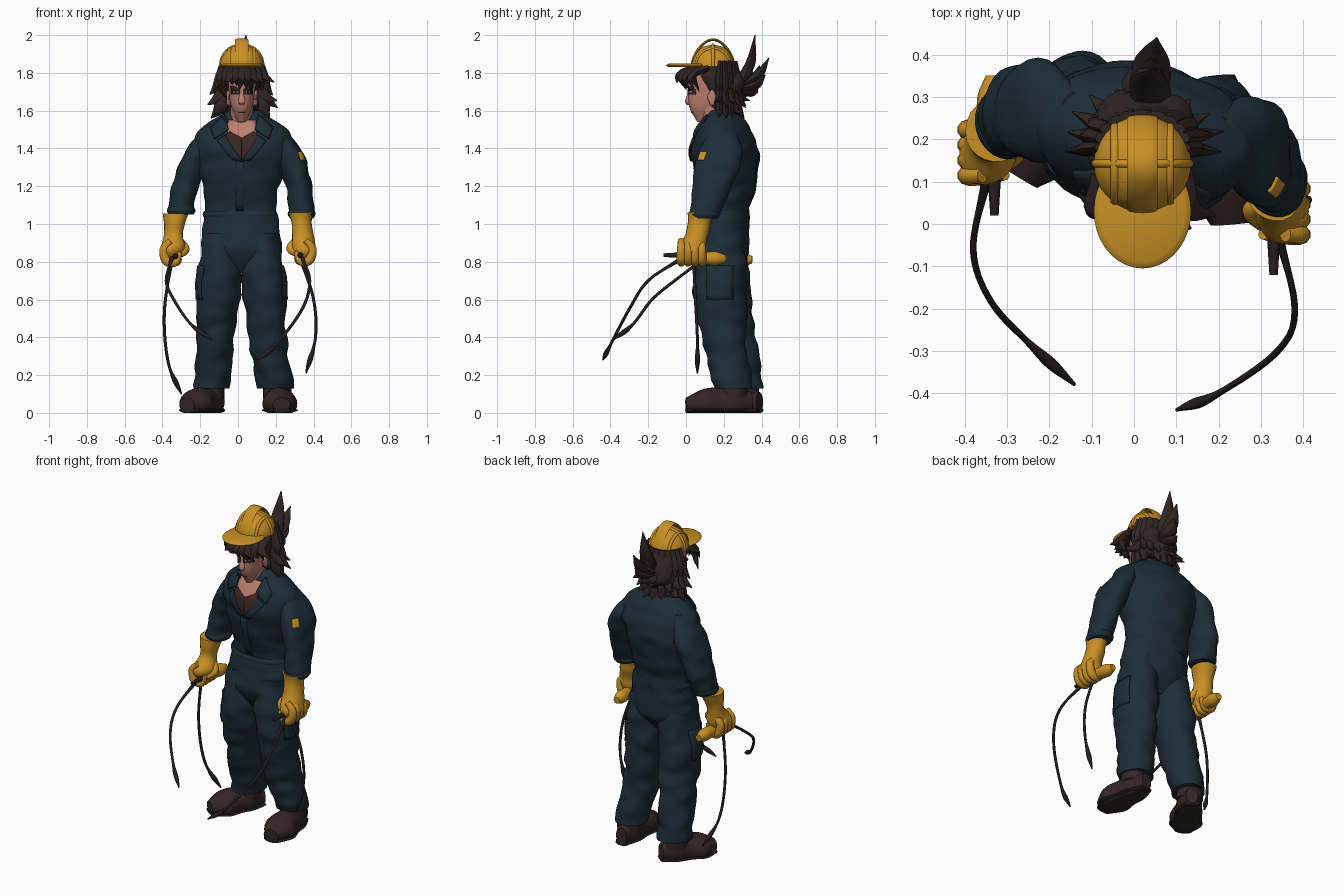
import bpy, bmesh, math, random
from mathutils import Vector, noise
from mathutils.bvhtree import BVHTree

random.seed(4)
cube = bpy.data.objects.get("Cube")
if cube:
    bpy.data.objects.remove(cube)
made = []
SIDES = (("left", 1), ("right", -1))
MIDDLE = .02  # x of the head and neck


def material(name, *rgb):
    mat = bpy.data.materials.new(name)
    mat.use_nodes = True
    mat.diffuse_color = (*rgb, 1)
    mat.node_tree.nodes["Principled BSDF"].inputs["Base Color"].default_value = (*rgb, 1)
    return mat


navy = material("navy cloth", .012, .026, .037)
yellow = material("safety yellow", .58, .28, .018)
skin = material("skin", .5, .21, .16)
hair = material("dark brown hair", .03, .018, .018)
leather = material("boot leather", .034, .018, .018)
shirt_brown = material("shirt brown", .045, .02, .017)
cable = material("cable black", .018, .013, .014)
white = material("eye white", .5, .45, .42)


def finish(name, bm, mat):
    bmesh.ops.recalc_face_normals(bm, faces=bm.faces)
    mesh = bpy.data.meshes.new(name)
    bm.to_mesh(mesh)
    bm.free()
    mesh.materials.append(mat)
    obj = bpy.data.objects.new(name, mesh)
    bpy.context.collection.objects.link(obj)
    made.append(obj)
    return obj


def spline(keys, t):
    """Smooth curve through evenly timed keys, which are numbers or vectors."""
    if isinstance(keys, float):
        return keys
    last = len(keys) - 1
    i = min(int(t * last), last - 1)
    u = t * last - i
    b, c = keys[i], keys[i + 1]
    a = keys[i - 1] if i else b * 2 - c
    d = keys[i + 2] if i + 2 <= last else c * 2 - b
    return b + (c - a) * (u / 2) + (a * 2 - b * 5 + c * 4 - d) * (u * u / 2) + (b * 3 - a - c * 3 + d) * (u ** 3 / 2)


def sweep(name, mat, points, width, depth=None, rings=20, sides=16, level=False, yaw=0, fold=0):
    """Elliptical rings along a path, either level or square to the path."""
    points = [Vector(p) for p in points]
    times = [i / rings for i in range(rings + 1)]
    path = [spline(points, t) for t in times]
    bm, loops, normal = bmesh.new(), [], None
    for i, centre in enumerate(path):
        if level:
            side = Vector((math.cos(yaw), math.sin(yaw), 0))
            normal = Vector((-side.y, side.x, 0))
        else:
            along = (path[min(i + 1, rings)] - path[max(i - 1, 0)]).normalized()
            if normal is None:
                normal = Vector((0, 0, 1)) if abs(along.z) < .9 else Vector((0, 1, 0))
            side = along.cross(normal).normalized()
            normal = side.cross(along).normalized()
        across = max(spline(width, times[i]), .001)
        thick = max(spline(depth or width, times[i]), .001)
        loop = []
        for k in range(sides):
            angle = math.tau * k / sides
            offset = side * across * math.cos(angle) + normal * thick * math.sin(angle)
            spot = centre + offset
            if fold:
                # Cloth creases and hair clumps, mostly horizontal
                spot += offset.normalized() * fold * noise.noise((spot.x * 9, spot.y * 9, spot.z * 14))
            spot.z = max(spot.z, 0)
            loop.append(bm.verts.new(spot))
        loops.append(loop)
    for lower, upper in zip(loops, loops[1:]):
        for k in range(sides):
            j = (k + 1) % sides
            bm.faces.new((lower[k], lower[j], upper[j], upper[k]))
    bm.faces.new(loops[0])
    bm.faces.new(loops[-1])
    return finish(name, bm, mat)


def plate(name, mat, target, corners, aim=(0, 1, 0), lift=.004):
    """Polygon draped on a target surface along the aim direction."""
    bm, aim, source = bmesh.new(), Vector(aim).normalized(), bmesh.new()
    source.from_mesh(target.data)
    tree = BVHTree.FromBMesh(source)
    source.free()
    bm.faces.new([bm.verts.new(p) for p in corners])
    bmesh.ops.triangulate(bm, faces=bm.faces)
    bmesh.ops.subdivide_edges(bm, edges=bm.edges, cuts=5, use_grid_fill=True)
    for vert in bm.verts:
        hit = tree.ray_cast(vert.co - aim, aim)[0]
        if hit:
            vert.co = hit - aim * lift
    obj = finish(name, bm, mat)
    solid = obj.modifiers.new("thickness", "SOLIDIFY")
    solid.thickness, solid.offset = .006, 0


def panel(name, mat, target, centre, width, height, aim=(0, 1, 0), lift=.004):
    """Rectangular plate facing back along the aim direction."""
    right = Vector(aim).cross((0, 0, 1)).normalized() * width / 2
    up, centre = Vector((0, 0, height / 2)), Vector(centre)
    corners = [centre - right - up, centre + right - up, centre + right + up, centre - right + up]
    plate(name, mat, target, corners, aim, lift)


# Coverall body
torso = sweep("torso", navy, [(.01, .22, 1), (.03, .2, 1.6)], (.18, .19, .205, .235, .265, .235, .08),
              (.11, .12, .145, .165, .17, .135, .07), rings=48, sides=48, level=True, yaw=-.17, fold=.012)
sweep("hips", navy, [(.02, .19, .74), (.015, .21, 1.05)], (.09, .2, .207, .19),
      (.06, .132, .13, .12), rings=24, sides=40, level=True, yaw=-.1, fold=.01)
sweep("waistband", navy, [(.01, .21, 1.03), (.01, .21, 1.07)], (.188, .196, .188), (.116, .124, .116),
      rings=6, sides=40, level=True, yaw=-.13, fold=.008)
panel("front_placket", navy, torso, (.01, 0, 1.2), .04, .26, lift=.001)

# Trouser legs from hip to ankle, with cargo pockets
leg_paths = {"left": [(.12, .19, .95), (.137, .18, .68), (.155, .2, .4), (.2, .25, .13)],
             "right": [(-.085, .2, .95), (-.1, .2, .68), (-.12, .25, .4), (-.14, .31, .13)]}
for side, s in SIDES:
    leg = sweep(side + "_trouser_leg", navy, leg_paths[side], (.095, .117, .1, .096), (.11, .142, .12, .1),
                rings=40, sides=32, level=True, fold=.016)
    panel(side + "_cargo_pocket", navy, leg, (0, .18, .69), .14, .18, (-s, 0, 0), .004)

# Sleeves from shoulder to wrist, with rolled cuffs
arm_paths = {"left": [(.2, .2, 1.51), (.28, .18, 1.37), (.32, .14, 1.2), (.335, .1, 1.05)],
             "right": [(-.14, .25, 1.51), (-.22, .265, 1.37), (-.28, .265, 1.2), (-.3, .24, 1.07)]}
for side, s in SIDES:
    sleeve = sweep(side + "_sleeve", navy, arm_paths[side], (.04, .075, .07, .07), (.06, .12, .105, .08),
                   rings=36, sides=28, level=True, fold=.014)
    wrist = Vector(arm_paths[side][-1])
    lip = Vector((0, 0, .02))
    sweep(side + "_cuff", navy, [wrist - lip, wrist + lip], (.066, .076, .07), (.076, .086, .08),
          rings=8, sides=28, level=True, fold=.008)
    if s > 0:
        panel("sleeve_patch", yellow, sleeve, (.32, .1, 1.36), .04, .045, (-.75, .66, 0))

# Neck, shirt and open collar
sweep("neck", skin, [(MIDDLE, .18, 1.46), (MIDDLE, .14, 1.62)], .06, .075, sides=24, level=True)
panel("bare_chest", skin, torso, (MIDDLE, 0, 1.5), .15, .1, lift=.002)
for side, s in SIDES:
    def drape(part, mat, lift, *outline):
        plate(side + part, mat, torso, [(MIDDLE + s * x, 0, z) for x, z in outline], lift=lift)
    drape("_shirt_front", shirt_brown, .006, (0, 1.33), (.1, 1.45), (.065, 1.49), (0, 1.455))
    drape("_lapel", navy, .011, (0, 1.33), (.05, 1.34), (.13, 1.44), (.09, 1.47))
    drape("_collar_flap", navy, .018, (.07, 1.5), (.145, 1.45), (.165, 1.51), (.09, 1.58))
    sweep(side + "_collar", navy, [(MIDDLE + s * x, y, z) for x, y, z in
          ((0, .28, 1.57), (.1, .22, 1.57), (.08, .1, 1.53))], .012, .035)

# Boots swept from heel to toe, each on a dark sole
for side, heel, toe in (("left", Vector((.2, .35, 0)), Vector((.23, 0, 0))),
                        ("right", Vector((-.1, .39, 0)), Vector((-.27, .11, 0)))):
    def boot_part(part, mat, heel_height, toe_height, width, depth):
        sweep(side + part, mat, [heel + Vector((0, 0, heel_height)), toe + Vector((0, 0, toe_height))],
              width, depth, sides=24)
    boot_part("_boot", leather, .06, .045, (.035, .07, .075, .092, .045), (.05, .085, .085, .075, .035))
    boot_part("_sole", cable, .014, .014, (.038, .073, .078, .095, .048), .014)
    ankle = heel.lerp(toe, .28)
    sweep(side + "_boot_shaft", leather, [ankle + Vector((0, 0, .08)), ankle + Vector((0, 0, .17))],
          .075, sides=24, level=True)

# Gloves gripping cable handles, with a padded grip end behind
for side, s, fist in (("left", 1, Vector((.35, .03, .87))), ("right", -1, Vector((-.35, .17, .865)))):
    def near(x, y, z):
        return fist + Vector((s * x, y, z))
    sweep(side + "_glove", yellow, [near(-.02, .05, .19), near(-.01, .03, .09), near(0, 0, 0), near(0, 0, -.07)],
          (.068, .05, .065, .03), (.074, .055, .077, .04), sides=20, level=True, fold=.012)
    for finger in range(4):
        reach = finger * .036 - .055
        turns = [math.radians(80 - 65 * i) for i in range(5)]
        sweep(side + "_finger", yellow, [near(.045 * math.cos(a), reach, .06 * math.sin(a) - .015) for a in turns],
              (.018, .025, .012), sides=10)
    sweep(side + "_thumb", yellow, [near(-.03, .03, .05), near(-.07, 0, 0), near(-.03, -.05, -.04)],
          (.022, .024, .01), sides=10)
    sweep(side + "_grip_end", yellow, [near(-.01, .04, -.05), near(-.02, .18, -.055)], (.03, .035, .036, .02))
    sweep(side + "_handle", cable, [near(-.02, .03, -.035), near(-.02, -.15, -.035)], (.015, .015, .01), sides=10)

# Hanging cables with thick tips
lashes = {
    "left_front_lash": [(.34, -.02, .82), (.38, -.2, .7), (.34, -.3, .55), (.2, -.4, .36), (.1, -.44, .28)],
    "left_hanging_lash": [(.33, .04, .82), (.4, .05, .6), (.41, .06, .4), (.36, .06, .21)],
    "right_front_lash": [(-.35, .1, .82), (-.38, -.06, .7), (-.34, -.18, .6), (-.25, -.28, .47), (-.14, -.38, .39)],
    "right_hanging_lash": [(-.35, .14, .82), (-.39, .17, .53), (-.37, .2, .27), (-.3, .26, .1)]}
for name, points in lashes.items():
    sweep(name, cable, points, (.012, .008, .008, .008, .008, .008, .008, .014, .004), rings=32, sides=8)

# Head and face
head = sweep("head", skin, [(MIDDLE, .09, 1.54), (MIDDLE, .14, 1.85)], (.02, .055, .068, .075, .07),
             (.03, .085, .105, .115, .11), rings=30, sides=32, level=True)
sweep("nose", skin, [(MIDDLE, .025, 1.7), (MIDDLE, .008, 1.65), (MIDDLE, .02, 1.63)], (.01, .018, .01), .013,
      sides=12, level=True)
panel("mouth", shirt_brown, head, (MIDDLE, 0, 1.59), .035, .004, lift=.001)
for side, s in SIDES:
    for part, mat, width, height, lift in (("_eye_socket", hair, .045, .03, .001),
                                           ("_eye", white, .022, .008, .003), ("_pupil", cable, .008, .008, .005)):
        panel(side + part, mat, head, (MIDDLE + s * .032, 0, 1.7), width, height, lift=lift)
    sweep(side + "_eyebrow", hair, [(MIDDLE + s * .01, .013, 1.708), (MIDDLE + s * .06, .04, 1.725)],
          (.007, .012, .005), sides=8)
    sweep(side + "_ear", skin, [(MIDDLE + s * .07, .14, 1.63), (MIDDLE + s * .07, .14, 1.71)],
          .012, (.01, .026, .01), sides=12, level=True)

# Hair: mass, layered locks, fringe and swept-up tuft
sweep("hair_mass", hair, [(MIDDLE, .24, 1.57), (MIDDLE, .205, 1.72), (MIDDLE, .15, 1.85)],
      (.08, .115, .118, .09), (.055, .095, .115, .1), sides=28, level=True, fold=.03)


def lock(name, root, middle, tip, radius):
    sweep(name, hair, [root, middle, tip], (radius * .7, radius, .002), (radius * .4, radius * .6, .002),
          rings=10, sides=8)


for drop, spread in ((1.57, .155), (1.63, .18), (1.7, .155)):
    for i in range(11):
        angle = math.radians(-8 + i * 19.6)

        def around(radius, height):
            return MIDDLE + radius * math.cos(angle), .19 + radius * .75 * math.sin(angle), drop + height
        lock("hair_lock", around(.09, .16), around(.115, .05),
             around(spread + random.uniform(-.02, .02), random.uniform(-.02, .03)), .036)
for i in range(9):
    u = i / 4 - 1
    x, y = MIDDLE + u * .1, u * u * .07
    sway = random.uniform(-.025, .025)
    lock("fringe_lock", (x, y + .05, 1.83), (x, y - .03, 1.79), (x + u * .03 + sway, y, 1.725 + sway), .032)
    lock("fringe_curl", (x, y + .04, 1.82), (x + u * .01, y - .035, 1.79), (x + u * .05 - sway, y - .05, 1.75), .03)
root = Vector((.03, .25, 1.72))
for y, z in ((.365, 2), (.44, 1.88), (.42, 1.79), (.39, 1.84), (.34, 1.9), (.38, 1.72)):
    tip = Vector((.03 + random.uniform(-.03, .03), y, z))
    lock("hair_tuft", root, root.lerp(tip, .5) + Vector((0, .03, -.02)), tip, .045)

# Hard hat: half-ellipsoid shell, peak and raised ridges
HAT = Vector((MIDDLE, .143, 1.835))
RADIUS, HEIGHT = .115, .115
shell = [RADIUS * math.sqrt(1 - (i / 12) ** 2) for i in range(13)]
sweep("helmet_shell", yellow, [HAT, HAT + Vector((0, 0, HEIGHT))], shell, rings=24, sides=36, level=True)
sweep("helmet_peak", yellow, [(MIDDLE, .03, 1.832), (MIDDLE, .03, 1.85)], (.107, .115, .1), (.125, .135, .12),
      rings=6, sides=36, level=True)


def ridge(name, offset, lift, width, depth, crosswise=False):
    """Arch over the shell that rises clear of it only near the top."""
    shrink = math.sqrt(1 - (offset / RADIUS) ** 2)
    points = []
    for i in range(13):
        angle = math.pi * i / 12
        rise = math.sin(angle)
        along, up = (RADIUS * shrink - .004) * math.cos(angle), HEIGHT * shrink * rise + lift * rise ** 4
        points.append(HAT + Vector((along, offset, up) if crosswise else (offset, along, up)))
    sweep(name, yellow, points, width, depth, rings=36, sides=12)


ridge("helmet_crest", 0, .026, .036, .007)
ridge("helmet_cross_ridge", 0, -.004, .01, .01, True)
for side, s in SIDES:
    ridge(side + "_helmet_ridge", s * .065, 0, .01, .008)

# Smooth shading with crisp edges
for obj in made:
    obj.select_set(True)
bpy.context.view_layer.objects.active = made[0]
bpy.ops.object.shade_smooth_by_angle(angle=math.radians(50))
